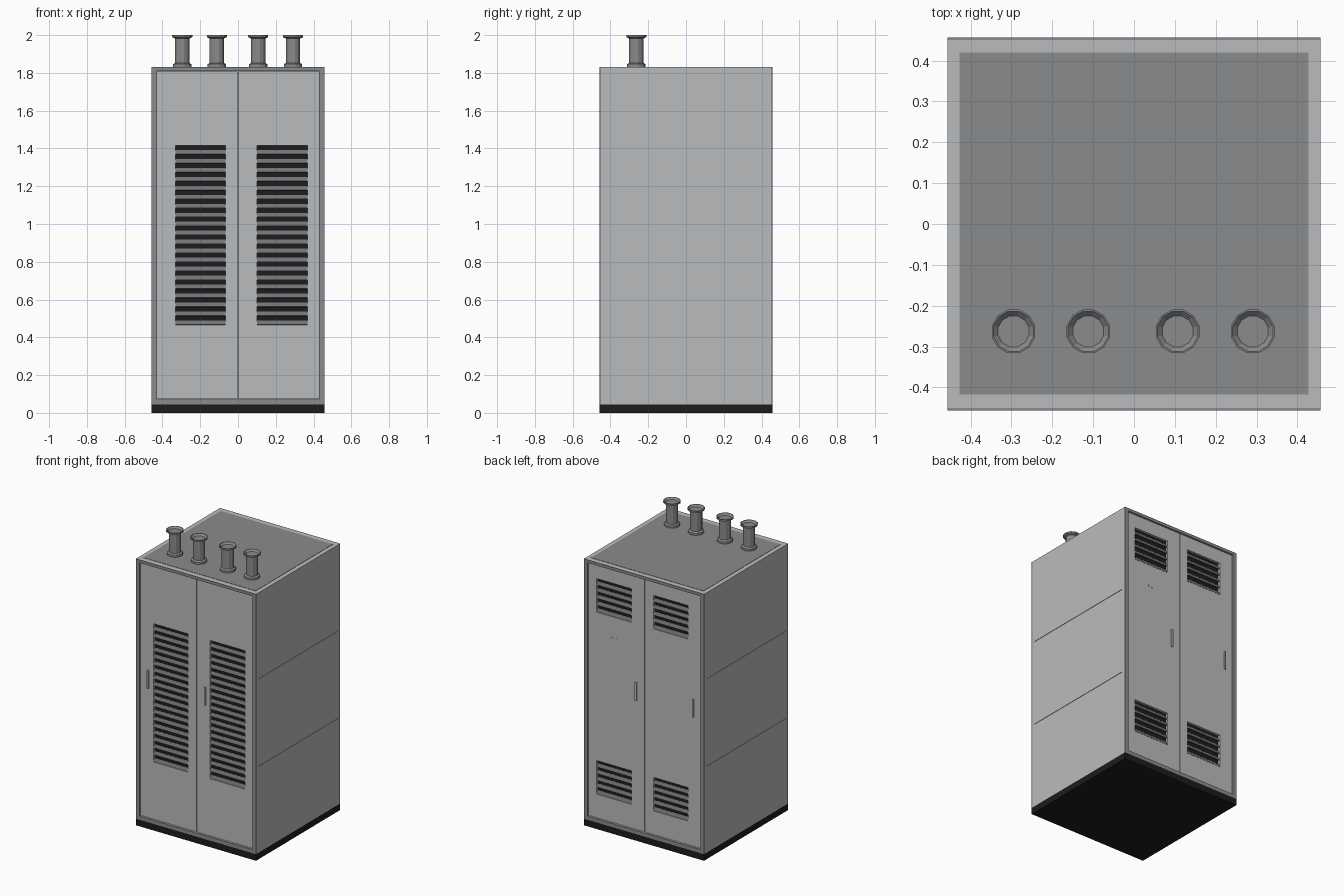
import bpy, bmesh, math
from mathutils import Matrix, Vector

if "Cube" in bpy.data.objects:
    bpy.data.objects.remove(bpy.data.objects["Cube"])


def material(name, v):
    m = bpy.data.materials.new(name)
    m.diffuse_color = (v * 0.97, v, v * 1.03, 1)
    m.use_nodes = True
    m.node_tree.nodes["Principled BSDF"].inputs["Base Color"].default_value = m.diffuse_color
    return m


LIGHT = material("light_grey", 0.50)
MID = material("mid_grey", 0.26)
DARK = material("dark_grey", 0.17)
BLACK = material("black", 0.012)


def add_box(bm, x0, x1, y0, y1, z0, z1, tilt=0):
    mat = (Matrix.Translation(((x0 + x1) / 2, (y0 + y1) / 2, (z0 + z1) / 2))
           @ Matrix.Rotation(tilt, 4, 'X')
           @ Matrix.Diagonal((x1 - x0, abs(y1 - y0), z1 - z0, 1)))
    bmesh.ops.create_cube(bm, size=1, matrix=mat)


def finish(name, bm, mat):
    me = bpy.data.meshes.new(name)
    bmesh.ops.recalc_face_normals(bm, faces=bm.faces)
    bm.to_mesh(me)
    bm.free()
    ob = bpy.data.objects.new(name, me)
    bpy.context.collection.objects.link(ob)
    me.materials.append(mat)
    return ob


def boxes(name, mat, *dims):
    bm = bmesh.new()
    for d in dims:
        add_box(bm, *d)
    return finish(name, bm, mat)


def cut(ob, *dims):
    cutter = boxes("cutter", BLACK, *dims)
    cutter.hide_render = True
    mod = ob.modifiers.new("cut", 'BOOLEAN')
    mod.operation, mod.solver, mod.object = 'DIFFERENCE', 'EXACT', cutter
    bpy.context.view_layer.update()
    me = bpy.data.meshes.new_from_object(
        ob.evaluated_get(bpy.context.evaluated_depsgraph_get()))
    ob.modifiers.clear()
    ob.data = me
    me.materials.clear()
    me.materials.append(LIGHT)
    bpy.data.objects.remove(cutter)


W, TOP, BASE = 0.457, 1.83, 0.045

# Plinth and main shell with door recesses and side seams
boxes("plinth", BLACK, (-W, W, -W, W, 0, BASE))
shell = boxes("cabinet_shell", LIGHT, (-W, W, -0.451, 0.451, BASE, TOP))
recesses = [(-0.43, 0.43, s * 0.435 - 0.03, s * 0.435 + 0.03, 0.07, 1.81) for s in (-1, 1)]
seams = [(s * W - 0.003, s * W + 0.003, -0.428, 0.425, z - 0.0025, z + 0.0025)
         for s in (-1, 1) for z in (0.64, 1.24)]
cut(shell, *recesses, *seams)
boxes("roof_panel", MID, (-0.427, 0.427, -0.418, 0.42, TOP - 0.01, TOP + 0.002))

# Vent rows for each side: (bottom, top)
VENTS = {-1: [(0.465, 1.415)], 1: [(0.235, 0.465), (1.485, 1.715)]}
DOORS = [(-0.428, -0.0015, -0.33, -0.065, -0.37),
         (0.0015, 0.428, 0.10, 0.367, 0.065)]
PITCH = 0.0472

for s, side in ((-1, "front"), (1, "back")):
    # Frame around the doors
    ya, yb = sorted((s * 0.451, s * W))
    frame = boxes(side + "_frame", MID, (-W, W, ya, yb, BASE, TOP))
    cut(frame, (-0.43, 0.43, ya - 0.01, yb + 0.01, 0.07, 1.81))
    frame.data.materials[0] = MID

    for i, (x0, x1, v0, v1, hx) in enumerate(DOORS):
        tag = side + ("_left" if i == 0 else "_right")
        # Door leaf with vent openings
        ya, yb = sorted((s * 0.412, s * 0.448))
        door = boxes(tag + "_door", LIGHT, (x0, x1, ya, yb, 0.073, 1.807))
        cut(door, *[(v0, v1, s * 0.445 - 0.015, s * 0.445 + 0.015, z0, z1)
                    for z0, z1 in VENTS[s]])
        # Dark vent backing and louvre slats
        ya, yb = sorted((s * 0.425, s * 0.4315))
        boxes(tag + "_vent_backing", BLACK,
              *[(v0, v1, ya, yb, z0, z1) for z0, z1 in VENTS[s]])
        slats = []
        for z0, z1 in VENTS[s]:
            n = round((z1 - z0) / PITCH)
            p = (z1 - z0) / n
            for k in range(n):
                z = z0 + p * (k + 0.27)
                slats.append((v0, v1, s * 0.441 - 0.0015, s * 0.441 + 0.0015,
                              z - 0.012, z + 0.012, s * math.radians(22)))
        boxes(tag + "_louvres", DARK, *slats)
        # Handle
        ya, yb = sorted((s * 0.446, s * 0.455))
        boxes(tag + "_handle", LIGHT, (hx - 0.006, hx + 0.006, ya, yb, 0.96, 1.085))

# Small blank plate on the back door
boxes("back_plate", LIGHT, (0.215, 0.255, 0.447, 0.4495, 1.33, 1.342))


def lathe(name, profile, mat, x, y, sides=12):
    bm = bmesh.new()
    rings = []
    for r, z in profile:
        rings.append([bm.verts.new((x + r * math.cos(a), y + r * math.sin(a), z))
                      for a in (math.tau * (k + 0.5) / sides for k in range(sides))])
    for a, b in zip(rings, rings[1:]):
        for k in range(sides):
            j = (k + 1) % sides
            bm.faces.new((a[k], a[j], b[j], b[k]))
    bm.faces.new(rings[0][::-1])
    bm.faces.new(rings[-1])
    return finish(name, bm, mat)


# Flanged roof pipes
for n, x in enumerate((-0.295, -0.112, 0.107, 0.291), 1):
    lathe(f"pipe_{n}", [(0.050, TOP), (0.050, 1.846), (0.039, 1.853), (0.039, 1.982),
                        (0.055, 1.989), (0.055, 2.0), (0.051, 2.0), (0.039, 1.988)],
          MID, x, -0.263)
